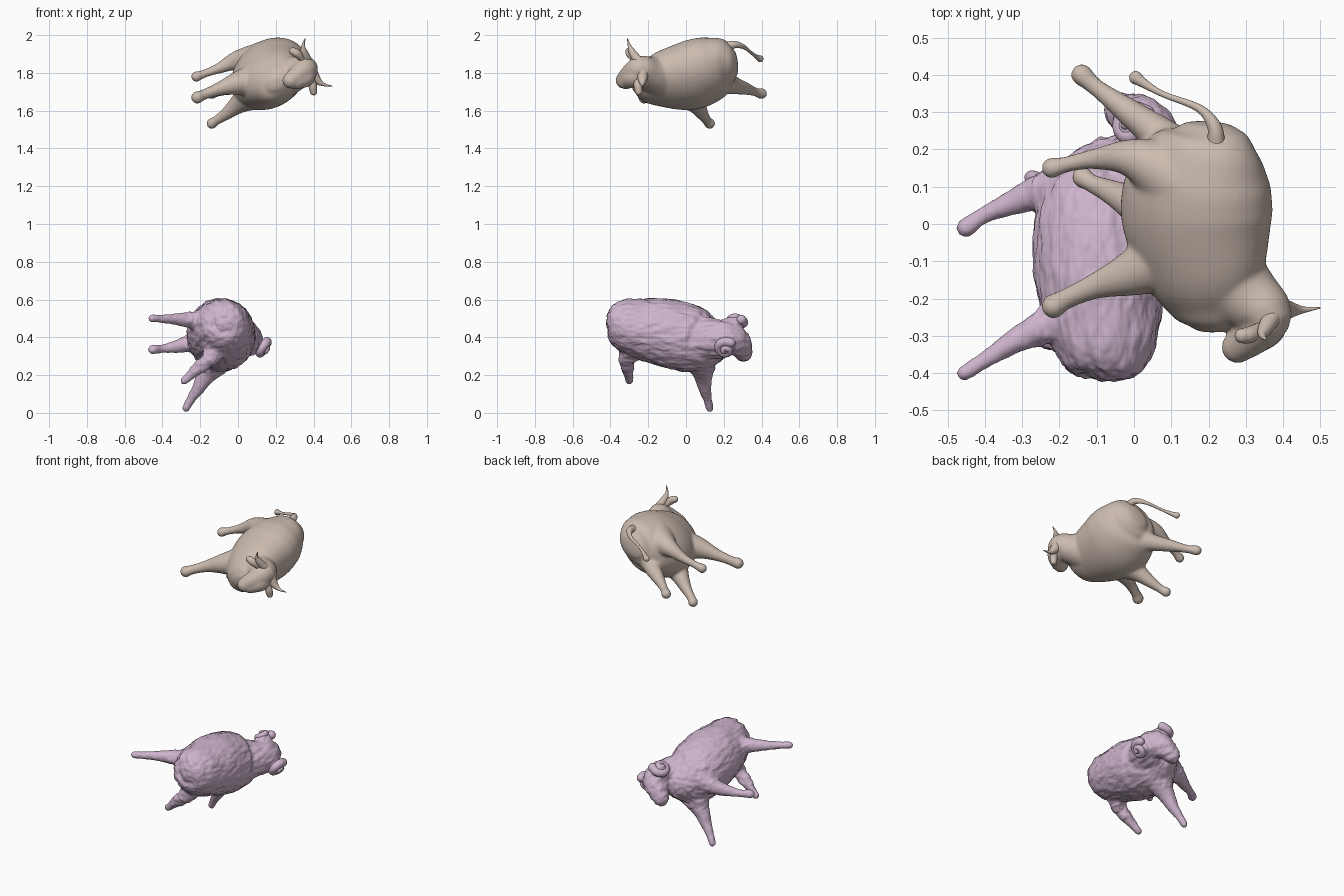
import bpy, bmesh, math
from mathutils import Vector, noise


def material(name, rgb):
    m = bpy.data.materials.new(name)
    m.diffuse_color = (*rgb, 1)
    return m


BEIGE = material("warm beige hide", (0.60, 0.50, 0.43))
LILAC = material("pale lilac wool", (0.62, 0.46, 0.61))


def smooth_path(pts, n=5):
    """Catmull-Rom through (x, y, z, radius) points."""
    p = [Vector(q) for q in pts]
    p = [2 * p[0] - p[1]] + p + [2 * p[-1] - p[-2]]
    out = []
    for i in range(1, len(p) - 2):
        a, b, c, d = p[i - 1:i + 3]
        for k in range(n):
            t = k / n
            out.append(0.5 * (2 * b + (c - a) * t + (2 * a - 5 * b + 4 * c - d) * t * t
                              + (3 * b - a - 3 * c + d) * t ** 3))
    return out + [p[-2]]


def tube(bm, pts, cap=1.0, deep=0.0, sides=24):
    """Loft circles along a path, with rounded ends; deep stretches them towards the back."""
    path = smooth_path(pts)
    pos = [q.to_3d() for q in path]
    rad = [max(q[3], 0.002) for q in path]
    start, end = (pos[0] - pos[1]).normalized(), (pos[-1] - pos[-2]).normalized()
    head, tail = [], []
    for a in (20, 40, 60, 78):
        s, c = cap * math.sin(math.radians(a)), math.cos(math.radians(a))
        head.insert(0, (pos[0] + start * rad[0] * s, rad[0] * c))
        tail.append((pos[-1] + end * rad[-1] * s, rad[-1] * c))
    rings = head + list(zip(pos, rad)) + tail
    back = Vector((.83, 0, .56))
    side = start.orthogonal()
    loops = []
    for i, (c, r) in enumerate(rings):
        d = (rings[min(i + 1, len(rings) - 1)][0] - rings[max(i - 1, 0)][0]).normalized()
        side = (side - d * side.dot(d)).normalized()
        up = d.cross(side)
        loop = []
        for k in range(sides):
            a = 2 * math.pi * k / sides
            off = r * (side * math.cos(a) + up * math.sin(a))
            loop.append(bm.verts.new(c + off + back * back.dot(off) * deep))
        loops.append(loop)
    for u, v in zip(loops, loops[1:]):
        for k in range(sides):
            j = (k + 1) % sides
            bm.faces.new((u[k], u[j], v[j], v[k]))
    bm.faces.new(loops[0][::-1])
    bm.faces.new(loops[-1])


def part(name, mat, tubes, torso=None, deep=0.0, wool=False):
    bm = bmesh.new()
    if torso:
        tube(bm, torso, 0.25, deep, 40)
    for t in tubes:
        tube(bm, t)
    bmesh.ops.recalc_face_normals(bm, faces=bm.faces)
    me = bpy.data.meshes.new(name)
    bm.to_mesh(me)
    bm.free()
    ob = bpy.data.objects.new(name, me)
    bpy.context.collection.objects.link(ob)
    if torso:
        # blend overlapping tubes into one skin
        r = ob.modifiers.new("fuse", 'REMESH')
        r.mode, r.voxel_size = 'VOXEL', 0.007
        s = ob.modifiers.new("soften", 'SMOOTH')
        s.factor, s.iterations = 0.5, 14
        ev = ob.evaluated_get(bpy.context.evaluated_depsgraph_get())
        ob.data = bpy.data.meshes.new_from_object(ev)
        ob.modifiers.clear()
    me = ob.data
    if wool:
        # shaggy locks running along the body, finer on the legs
        normals = [v.normal.copy() for v in me.vertices]
        for v, n in zip(me.vertices, normals):
            p = Vector((v.co.x * 38, v.co.y * 13, v.co.z * 38))
            amp = 1.0 if v.co.x > -.27 and v.co.z > .21 else 0.3
            v.co += n * amp * (0.006 * noise.noise(p) + 0.003 * noise.noise(p * 2.3))
    me.materials.clear()
    me.materials.append(mat)
    for f in me.polygons:
        f.use_smooth = True
        f.material_index = 0
    return ob


# ---- cow: torso, neck, head and legs in one skin
part("cow_body", BEIGE, [
    [(.23, -.13, 1.775, .115), (.31, -.20, 1.80, .09), (.355, -.245, 1.82, .07),
     (.32, -.295, 1.79, .056), (.278, -.33, 1.760, .044)],
    # cheek and jaw
    [(.35, -.25, 1.80, .06), (.355, -.28, 1.775, .052), (.31, -.32, 1.75, .038)],
    # upper front, upper rear, lower rear and lower front legs
    [(.10, -.08, 1.76, .10), (.00, -.13, 1.745, .064), (-.10, -.165, 1.715, .036),
     (-.18, -.20, 1.685, .028), (-.215, -.22, 1.67, .034)],
    [(.12, .12, 1.86, .11), (.00, .175, 1.865, .056), (-.10, .175, 1.825, .029),
     (-.18, .16, 1.795, .022), (-.22, .15, 1.78, .029)],
    [(.14, .15, 1.78, .10), (.07, .235, 1.74, .054), (-.02, .305, 1.72, .036),
     (-.10, .365, 1.70, .024), (-.14, .40, 1.69, .030)],
    [(.10, .0, 1.70, .10), (.01, .05, 1.64, .055), (-.06, .085, 1.585, .034),
     (-.115, .11, 1.548, .025), (-.138, .125, 1.532, .030)],
], torso=[(.205, -.28, 1.745, .04), (.205, -.255, 1.748, .075), (.20, -.20, 1.752, .108),
          (.185, -.11, 1.768, .142), (.168, .02, 1.787, .168), (.175, .12, 1.82, .161),
          (.188, .19, 1.845, .134), (.198, .235, 1.852, .100), (.20, .258, 1.855, .065)],
     deep=0.29)

part("cow_tail", BEIGE, [
    [(.22, .215, 1.94, .025), (.215, .262, 1.95, .019), (.175, .31, 1.935, .011),
     (.08, .347, 1.905, .008), (.03, .375, 1.885, .012), (.005, .392, 1.875, .018)]])
part("cow_horns", BEIGE, [
    [(.37, -.25, 1.86, .026), (.35, -.285, 1.91, .019), (.345, -.30, 1.945, .009),
     (.355, -.31, 1.98, .002)],
    [(.39, -.23, 1.80, .034), (.42, -.23, 1.76, .022), (.455, -.23, 1.738, .009),
     (.498, -.225, 1.73, .002)]])
part("cow_ears", BEIGE, [
    [(.35, -.27, 1.86, .012), (.315, -.295, 1.90, .022), (.29, -.30, 1.915, .02)],
    [(.38, -.26, 1.80, .012), (.395, -.255, 1.735, .022), (.40, -.25, 1.70, .019)]])

# ---- sheep: torso, neck, head and legs in one woolly skin
part("sheep_body", LILAC, [
    [(-.04, .08, .39, .13), (.015, .16, .39, .105), (.035, .225, .395, .09),
     (.015, .275, .37, .073), (-.035, .305, .318, .047)],
    # bulges carrying the horns
    [(.03, .20, .42, .07), (.0, .265, .475, .046)],
    [(.05, .20, .38, .08), (.115, .21, .35, .046)],
    # upper rear, upper front, lower front and lower rear legs
    [(-.12, -.22, .47, .10), (-.23, -.27, .49, .052), (-.32, -.315, .495, .033),
     (-.40, -.365, .498, .023), (-.455, -.40, .50, .022)],
    [(-.14, .09, .40, .10), (-.25, .085, .37, .052), (-.33, .055, .35, .034),
     (-.40, .025, .34, .023), (-.45, -.01, .335, .027)],
    [(-.10, .08, .30, .10), (-.165, .09, .205, .054), (-.21, .10, .13, .035),
     (-.25, .115, .07, .024), (-.275, .125, .025, .022)],
    [(-.10, -.24, .40, .10), (-.14, -.31, .30, .05), (-.20, -.31, .245, .036),
     (-.25, -.305, .20, .025), (-.285, -.30, .17, .022)],
], torso=[(-.065, -.405, .495, .06), (-.065, -.388, .492, .098), (-.072, -.34, .477, .132),
          (-.083, -.25, .450, .158), (-.09, -.12, .427, .179), (-.085, .02, .393, .178),
          (-.065, .09, .375, .155), (-.04, .15, .37, .115), (-.01, .19, .375, .07)],
     wool=True)


def curl(cx, cy, cz, axis):
    """Spiral horn turning around the given sideways axis."""
    ax = Vector(axis).normalized()
    u = ax.orthogonal().normalized()
    v = ax.cross(u)
    pts = []
    for k in range(11):
        a, r = k * 0.85, 0.046 - 0.0037 * k
        p = Vector((cx, cy, cz)) + r * (u * math.cos(a) + v * math.sin(a)) + ax * 0.003 * k
        pts.append((*p, 0.026 - 0.0012 * k))
    return pts


part("sheep_horns", LILAC, [curl(.0, .262, .480, (-.45, .1, .85)),
                            curl(.125, .21, .345, (.6, -.1, -.5))])
